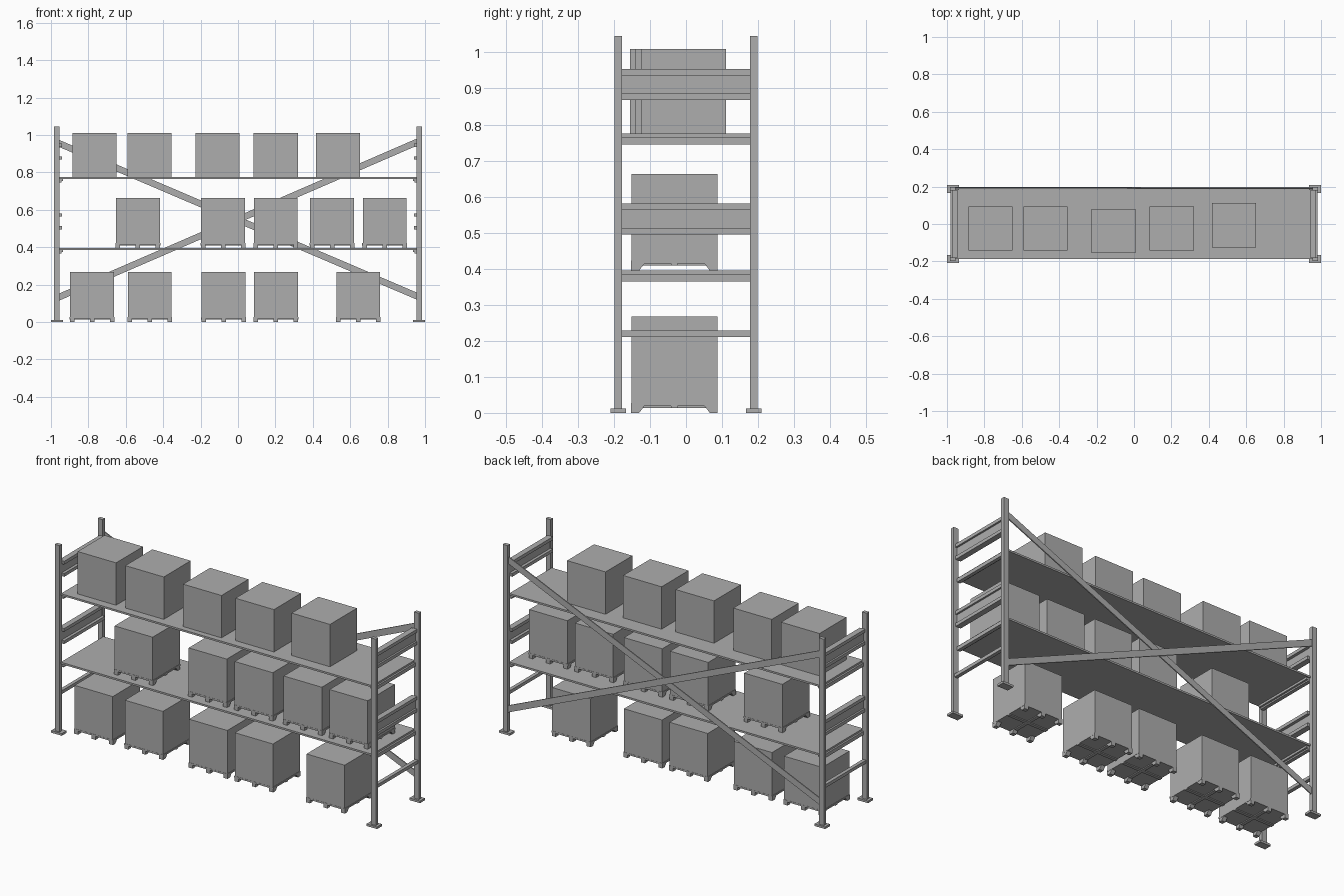
import bpy
import bmesh
import math
from mathutils import Matrix

old = bpy.data.objects.get("Cube")
if old:
    bpy.data.objects.remove(old, do_unlink=True)

grey = bpy.data.materials.new("plain_grey")
grey.use_nodes = True
colour = (0.42, 0.42, 0.42, 1)
grey.diffuse_color = colour
grey.node_tree.nodes["Principled BSDF"].inputs["Base Color"].default_value = colour


def finish(name, bm):
    bmesh.ops.recalc_face_normals(bm, faces=bm.faces)
    mesh = bpy.data.meshes.new(name)
    bm.to_mesh(mesh)
    bm.free()
    mesh.materials.append(grey)
    obj = bpy.data.objects.new(name, mesh)
    bpy.context.collection.objects.link(obj)
    return obj


def add_box(bm, xs, ys, zs):
    spans = [sorted(s) for s in (xs, ys, zs)]
    mid = [(a + b) / 2 for a, b in spans]
    size = [b - a for a, b in spans]
    bmesh.ops.create_cube(bm, size=1, matrix=Matrix.Translation(mid) @ Matrix.Diagonal((*size, 1)))


def box(name, xs, ys, zs):
    bm = bmesh.new()
    add_box(bm, xs, ys, zs)
    return finish(name, bm)


def add_prism(bm, points, axis, start, end):
    """Extrude a 2D profile along x (points are y, z) or y (points are x, z)."""
    def place(p):
        return (start, p[0], p[1]) if axis == "x" else (p[0], start, p[1])
    face = bm.faces.new([bm.verts.new(place(p)) for p in points])
    moved = bmesh.ops.extrude_face_region(bm, geom=[face])["geom"]
    step = (end - start, 0, 0) if axis == "x" else (0, end - start, 0)
    bmesh.ops.translate(bm, vec=step, verts=[v for v in moved if isinstance(v, bmesh.types.BMVert)])


# End frames: posts, feet and side rails
for side, s in (("left", 1), ("right", -1)):
    for end, e in (("front", -1), ("back", 1)):
        box(f"{side}_{end}_post", (s * .955, s * .985), (e * .178, e * .199), (0, 1.045))
        box(f"{side}_{end}_foot", (s * .935, s), (e * .167, e * .209), (0, .012))
    box(f"{side}_low_rail", (s * .96, s * .98), (-.178, .178), (.211, .229))
    for level, z in (("middle", .495), ("upper", .868)):
        bm = bmesh.new()
        add_box(bm, (s * .958, s * .964), (-.178, .178), (z, z + .086))
        for low in (z, z + .068):
            add_box(bm, (s * .942, s * .974), (-.178, .178), (low, low + .018))
        finish(f"{side}_{level}_guard_rail", bm)
    for level, z in (("middle", .365), ("upper", .745)):
        bm = bmesh.new()
        add_box(bm, (s * .935, s * .965), (-.178, .178), (z + .008, z + .02))
        add_box(bm, (s * .945, s * .965), (-.178, .178), (z, z + .02))
        finish(f"{side}_{level}_shelf_support", bm)

# Shelves
for level, z in (("middle", .385), ("upper", .765)):
    box(f"{level}_shelf", (-.955, .955), (-.188, .185), (z, z + .01))

# Crossed back braces
for name, z0, z1, y in (("rising_brace", .133, .962, .186), ("falling_brace", .955, .138, .192)):
    bm = bmesh.new()
    half = .019
    add_prism(bm, [(-.957, z0 - half), (.957, z1 - half), (.957, z1 + half), (-.957, z0 + half)],
              "y", y, y + .006)
    finish(name, bm)


def pallet(name, x, y, z):
    bm = bmesh.new()
    r = .12
    add_box(bm, (x - r, x + r), (y - r, y + r), (z + .019, z + .028))
    # Arched runners under the deck
    arch = [(-r, 0), (-.098, 0), (-.082, .021), (.082, .021), (.098, 0), (r, 0), (r, .022), (-r, .022)]
    for off in (-.107, 0, .107):
        add_prism(bm, [(y + a, z + b) for a, b in arch], "x", x + off - .012, x + off + .012)
    # Central cross ribs
    add_box(bm, (x - r, x + r), (y - .009, y + .009), (z + .014, z + .02))
    add_box(bm, (x - .009, x + .009), (y - r, y + r), (z + .014, z + .02))
    finish(name, bm)


# Cartons: floor and middle rows stand on pallets, top row on the shelf
rows = (
    ("floor", 0, (-.78, -.472, -.077, .203, .643)),
    ("middle", .395, (-.535, -.08, .202, .503, .784)),
)
for row, z, centres in rows:
    for i, x in enumerate(centres, 1):
        pallet(f"{row}_pallet_{i}", x, -.032, z)
        box(f"{row}_carton_{i}", (x - .117, x + .117), (-.151, .087), (z + .028, z + .268))

top = ((-.767, -.024), (-.474, -.024), (-.11, -.038), (.202, -.024), (.534, -.007))
for i, (x, y) in enumerate(top, 1):
    box(f"top_carton_{i}", (x - .118, x + .118), (y - .118, y + .118), (.775, 1.01))
